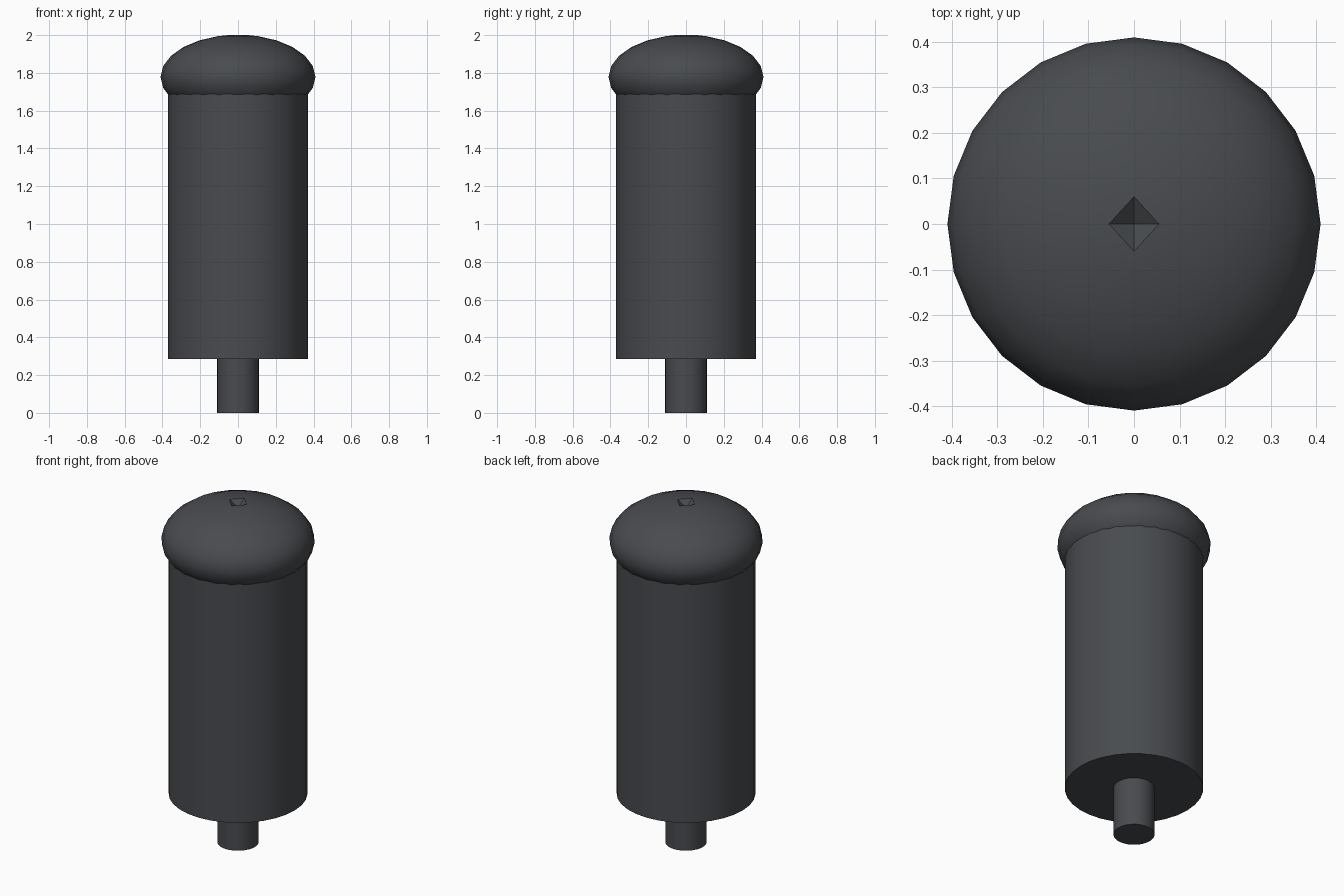
import bpy, bmesh, math
from mathutils import Matrix, Vector

if "Cube" in bpy.data.objects:
    bpy.data.objects.remove(bpy.data.objects["Cube"])

mat = bpy.data.materials.new("dark_grey")
mat.diffuse_color = (0.065, 0.07, 0.078, 1)
mat.use_nodes = True
mat.node_tree.nodes["Principled BSDF"].inputs["Base Color"].default_value = mat.diffuse_color


def finish(bm, name, angle):
    bmesh.ops.recalc_face_normals(bm, faces=bm.faces[:])
    mesh = bpy.data.meshes.new(name)
    bm.to_mesh(mesh)
    bm.free()
    ob = bpy.data.objects.new(name, mesh)
    bpy.context.collection.objects.link(ob)
    mesh.materials.append(mat)
    bpy.ops.object.select_all(action='DESELECT')
    ob.select_set(True)
    bpy.context.view_layer.objects.active = ob
    bpy.ops.object.shade_smooth_by_angle(angle=math.radians(angle))
    return ob


def cylinder(name, radius, z0, z1, sides=32):
    bm = bmesh.new()
    bmesh.ops.create_cone(bm, cap_ends=True, segments=sides, radius1=radius,
                          radius2=radius, depth=z1 - z0,
                          matrix=Matrix.Translation((0, 0, (z0 + z1) / 2)))
    return finish(bm, name, 35)


# Stem and main barrel
cylinder("stem", 0.11, 0, 0.30)
cylinder("barrel", 0.37, 0.285, 1.75)

# Flattened round cap, its lower half sunk into the barrel
bm = bmesh.new()
CZ, R, H = 1.778, 0.41, 0.224
bmesh.ops.create_uvsphere(bm, u_segments=24, v_segments=12, radius=1,
                          matrix=Matrix.Translation((0, 0, CZ)) @ Matrix.Diagonal((R, R, H, 1)))

# Small four-sided pit in the crown
pole = max(bm.verts, key=lambda v: v.co.z)
bmesh.ops.delete(bm, geom=[pole], context='VERTS')
outer = [e for e in bm.edges if e.is_boundary]
pit = [bm.verts.new((0.055 * math.cos(a), 0.06 * math.sin(a), 2.0))
       for a in (i * math.pi / 2 for i in range(4))]
inner = [bm.edges.new((pit[i], pit[(i + 1) % 4])) for i in range(4)]
bmesh.ops.bridge_loops(bm, edges=outer + inner)
bottom = bm.verts.new(Vector((0, 0, 1.965)))
for i in range(4):
    bm.faces.new((pit[i], pit[(i + 1) % 4], bottom))
finish(bm, "cap", 33)
